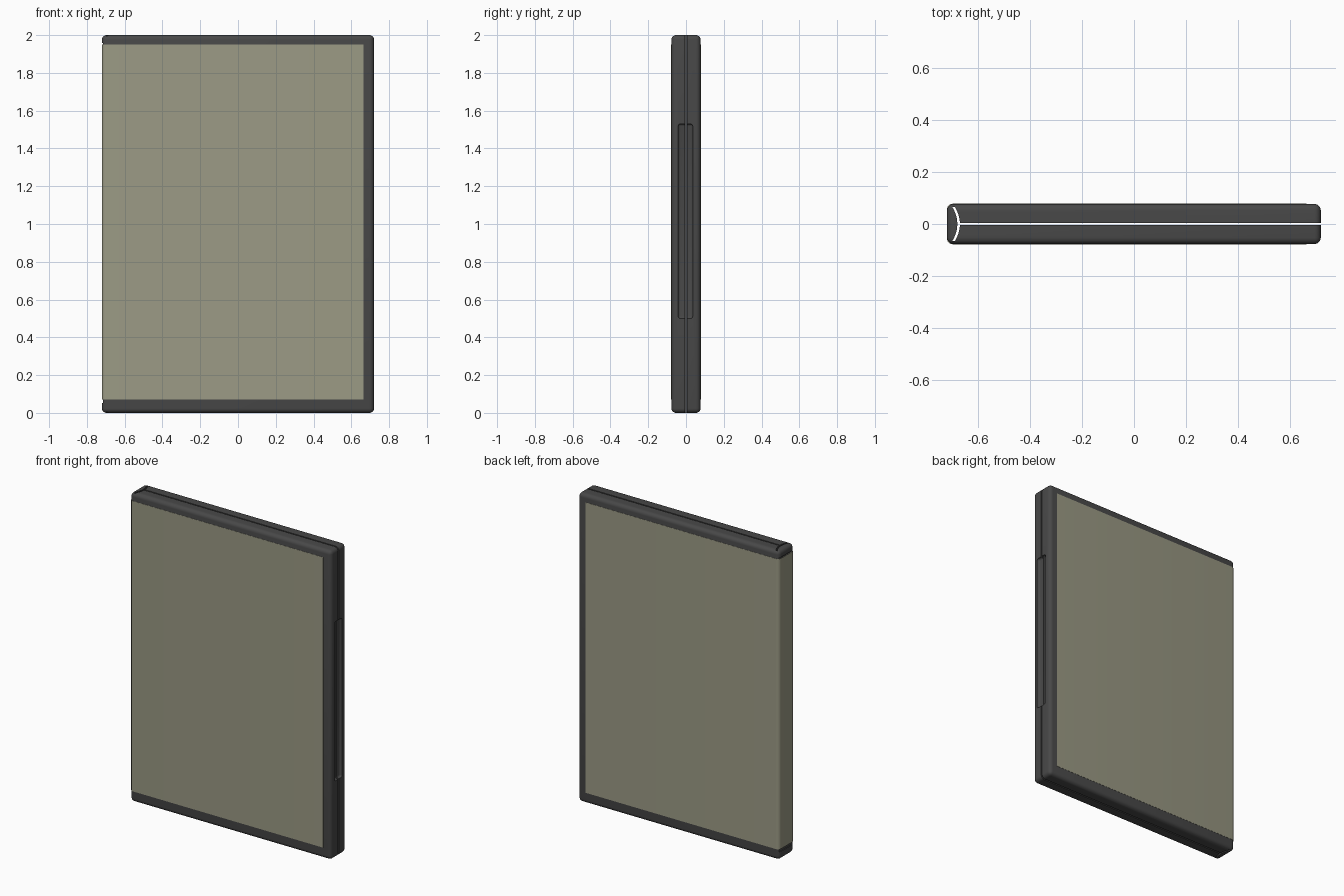
import bpy, bmesh, math

if "Cube" in bpy.data.objects:
    bpy.data.objects.remove(bpy.data.objects["Cube"])

W, D, H = 0.72, 0.077, 2.0


def material(name, rgb):
    m = bpy.data.materials.new(name)
    m.diffuse_color = (*rgb, 1)
    m.use_nodes = True
    m.node_tree.nodes["Principled BSDF"].inputs["Base Color"].default_value = m.diffuse_color
    return m


def finish(bm, name, mat=None):
    bmesh.ops.recalc_face_normals(bm, faces=bm.faces)
    me = bpy.data.meshes.new(name)
    bm.to_mesh(me)
    bm.free()
    ob = bpy.data.objects.new(name, me)
    bpy.context.collection.objects.link(ob)
    if mat:
        me.materials.append(mat)
    return ob


def box(name, lo, hi, mat=None, bevel=0, segments=4):
    bm = bmesh.new()
    bmesh.ops.create_cube(bm, size=1)
    for v in bm.verts:
        v.co = [(a + b) / 2 + c * (b - a) for a, b, c in zip(lo, hi, v.co)]
    if bevel:
        bmesh.ops.bevel(bm, geom=bm.edges[:], offset=bevel, segments=segments,
                        profile=0.5, affect='EDGES')
    return finish(bm, name, mat)


def prism(name, pts, z0, z1, mat=None):
    # closed strip of outer/inner point pairs, extruded upwards
    bm = bmesh.new()
    rows = [[bm.verts.new((x, y, z)) for (x, y), z in
             ((o, z0), (i, z0), (i, z1), (o, z1))] for o, i in pts]
    for a, b in zip(rows, rows[1:]):
        for k in range(4):
            bm.faces.new((a[k], a[(k + 1) % 4], b[(k + 1) % 4], b[k]))
    bm.faces.new(rows[0])
    bm.faces.new(rows[-1])
    return finish(bm, name, mat)


def cut(target, cutter):
    cutter.hide_render = True
    m = target.modifiers.new(cutter.name, 'BOOLEAN')
    m.operation, m.object, m.solver = 'DIFFERENCE', cutter, 'EXACT'
    bpy.context.view_layer.objects.active = target
    bpy.ops.object.modifier_apply(modifier=m.name)
    bpy.data.objects.remove(cutter)


def smooth(ob):
    bpy.ops.object.select_all(action='DESELECT')
    ob.select_set(True)
    bpy.context.view_layer.objects.active = ob
    bpy.ops.object.shade_smooth_by_angle(angle=math.radians(35))


plastic = material("dark_plastic", (0.065, 0.065, 0.065))
film = material("sleeve_film", (0.33, 0.325, 0.235))

# Case body with rounded edges
case = box("case_shell", (-W, -D, 0), (W, D, H), plastic, 0.024, 5)

# Hollow interior
cut(case, box("cavity", (-0.64, -0.06, 0.05), (0.66, 0.06, 1.95)))

# Seam between the two covers
cut(case, box("seam", (-0.678, -0.004, -0.1), (0.8, 0.004, 2.1)))

# Curved hinge slit beside the spine
slit = []
for i in range(13):
    y = -0.065 + 0.13 * i / 12
    x = -0.676 - 0.019 * (y / 0.065) ** 2
    slit.append(((x - 0.005, y), (x + 0.005, y)))
cut(case, prism("hinge_slit", slit, -0.1, 2.1))

# Finger recess on the opening edge
cut(case, box("finger_recess", (0.704, -0.042, 0.5), (0.76, 0.036, 1.53), None, 0.012, 3))

# Small notches at the ends of the spine
for z0, z1 in ((0.052, 0.07), (1.95, 1.957)):
    cut(case, box("spine_notch", (-0.8, -0.1, z0), (-0.714, 0.1, z1)))
smooth(case)

# Clear sleeve wrapped round the front, spine and back
R = 0.022


def wrap(off):
    d, w = D + off, W + off
    r = R + off
    pts = [(0.665, -d)]
    for cy, a0 in ((-(d - r), -90), (d - r, -180)):
        for i in range(7):
            a = math.radians(a0 - 15 * i)
            pts.append((-w + r + r * math.cos(a), cy + r * math.sin(a)))
    pts.append((0.665, d))
    return pts


sleeve = prism("cover_sleeve", list(zip(wrap(0.0012), wrap(-0.003))), 0.07, 1.95, film)
smooth(sleeve)
